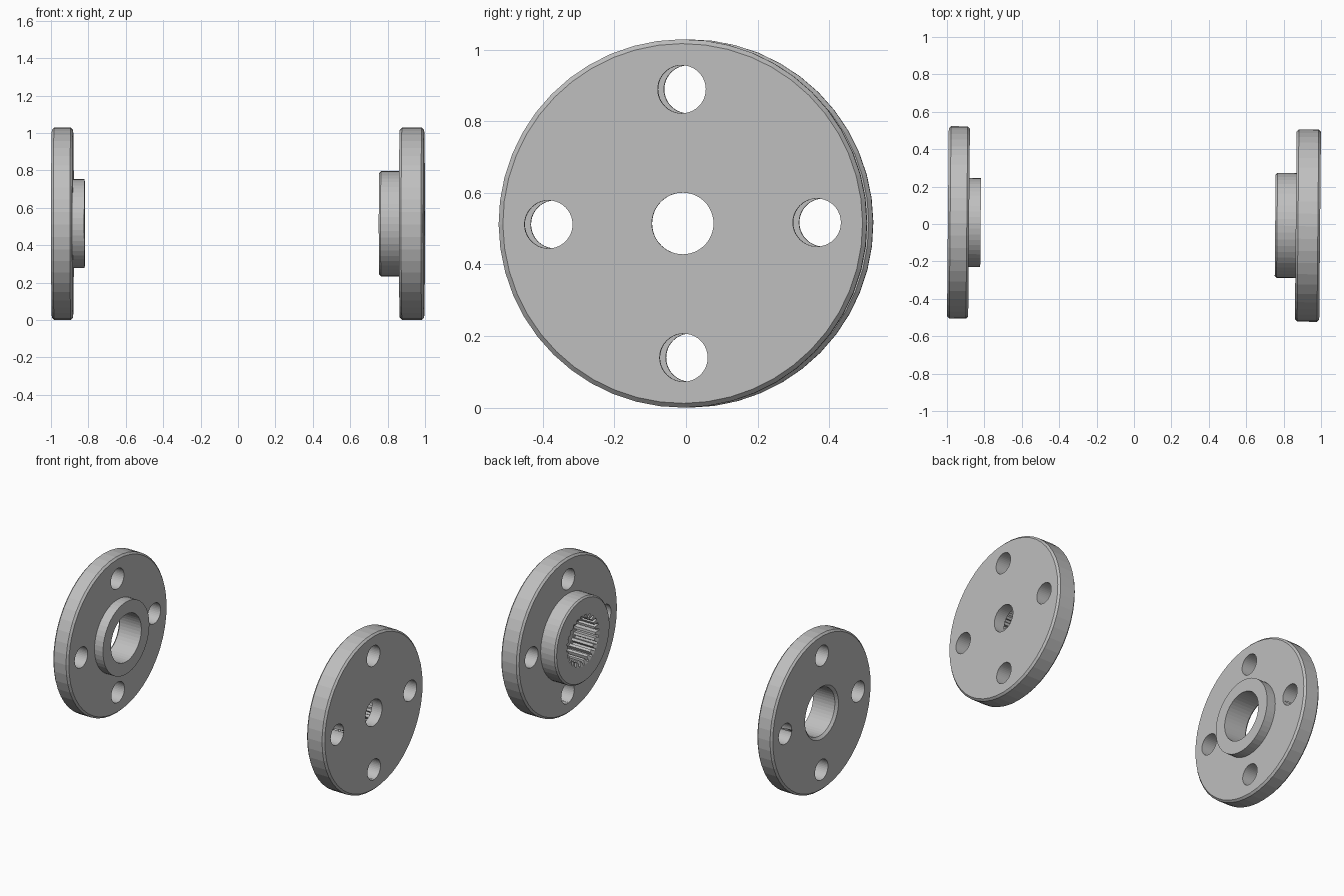
import bpy, bmesh
from math import sin, cos, pi

if "Cube" in bpy.data.objects:
    bpy.data.objects.remove(bpy.data.objects["Cube"])

SIDES = 48
CENTRE = (0, 0, 0.5145)
TILT = (0.007, 0, -0.0092)      # slight roll and yaw of the pair

steel = bpy.data.materials.new("steel grey")
steel.diffuse_color = (0.52, 0.52, 0.52, 1)
steel.use_nodes = True
steel.node_tree.nodes["Principled BSDF"].inputs["Base Color"].default_value = steel.diffuse_color


def make_object(name, bm):
    bmesh.ops.recalc_face_normals(bm, faces=bm.faces[:])
    me = bpy.data.meshes.new(name)
    bm.to_mesh(me)
    bm.free()
    me.materials.append(steel)
    ob = bpy.data.objects.new(name, me)
    bpy.context.collection.objects.link(ob)
    return ob


def lathe(name, profile):
    """Turn a closed (x, radius) profile about the x axis."""
    bm = bmesh.new()
    rings = []
    for i in range(SIDES):
        a = 2 * pi * i / SIDES
        rings.append([bm.verts.new((x, r * cos(a), r * sin(a))) for x, r in profile])
    n = len(profile)
    for i in range(SIDES):
        p, q = rings[i], rings[(i + 1) % SIDES]
        for j in range(n):
            k = (j + 1) % n
            bm.faces.new((p[j], p[k], q[k], q[j]))
    return make_object(name, bm)


def prism(name, outline, x0, x1):
    """Extrude a (y, z) outline along x."""
    bm = bmesh.new()
    a = [bm.verts.new((x0, y, z)) for y, z in outline]
    b = [bm.verts.new((x1, y, z)) for y, z in outline]
    bm.faces.new(a)
    bm.faces.new(b)
    n = len(a)
    for i in range(n):
        j = (i + 1) % n
        bm.faces.new((a[i], a[j], b[j], b[i]))
    return make_object(name, bm)


def circle(cy, cz, r, n=40):
    return [(cy + r * cos(2 * pi * i / n), cz + r * sin(2 * pi * i / n)) for i in range(n)]


def cut(ob, cutter):
    cutter.hide_render = True
    mod = ob.modifiers.new("cut", 'BOOLEAN')
    mod.operation = 'DIFFERENCE'
    mod.solver = 'EXACT'
    mod.object = cutter
    bpy.context.view_layer.objects.active = ob
    bpy.ops.object.modifier_apply(modifier=mod.name)
    bpy.data.objects.remove(cutter)


def drill_bolt_holes(ob, x0, x1):
    for i in range(4):
        a = i * pi / 2
        cut(ob, prism("hole_cutter", circle(0.3745 * cos(a), 0.3745 * sin(a), 0.067), x0, x1))


R, C = 0.514, 0.012             # disc radius and rim chamfer

# plain flange: disc, low hub, through bore chamfered on the outer face
plain = lathe("plain_flange", [
    (-0.995, 0.172), (-0.995, R - C), (-0.995 + C, R), (-0.882 - C, R), (-0.882, R - C),
    (-0.882, 0.238), (-0.82, 0.238), (-0.82, 0.156), (-0.98, 0.156)])
drill_bolt_holes(plain, -1.1, -0.7)

# splined flange: thicker disc, wide hub, small bore opening into a deep socket
splined = lathe("splined_flange", [
    (0.995, 0.086), (0.995, R - C), (0.995 - C, R), (0.865 + C, R), (0.865, R - C),
    (0.865, 0.281), (0.755 + 0.01, 0.281), (0.755, 0.271),
    (0.755, 0.168), (0.765, 0.14), (0.92, 0.14), (0.92, 0.086)])
drill_bolt_holes(splined, 0.7, 1.1)

# tooth grooves inside the socket
TEETH = 24
outline = []
for i in range(TEETH):
    for f, r in ((0.0, 0.137), (0.42, 0.137), (0.55, 0.165), (0.87, 0.165)):
        a = 2 * pi * (i + f) / TEETH
        outline.append((r * cos(a), r * sin(a)))
cut(splined, prism("tooth_cutter", outline, 0.7, 0.918))

for ob in (plain, splined):
    ob.location = CENTRE
    ob.rotation_euler = TILT
